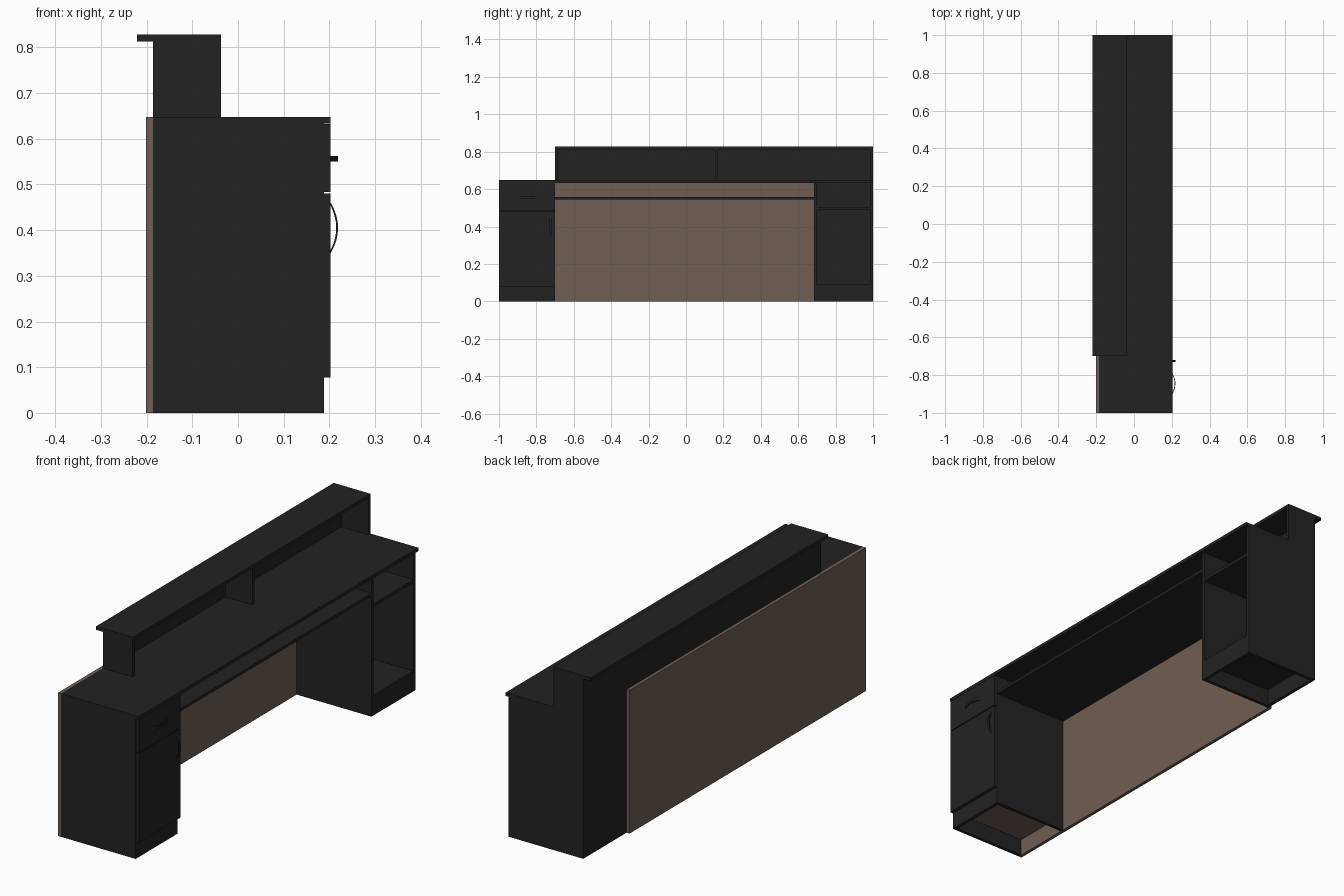
import bpy, bmesh, math

if "Cube" in bpy.data.objects:
    bpy.data.objects.remove(bpy.data.objects["Cube"])

def material(name, rgb):
    m = bpy.data.materials.new(name)
    m.diffuse_color = (*rgb, 1)
    m.use_nodes = True
    m.node_tree.nodes["Principled BSDF"].inputs["Base Color"].default_value = m.diffuse_color
    return m

BLACK = material("matte black", (0.0165, 0.0165, 0.0165))
BROWN = material("warm brown", (0.16, 0.113, 0.087))

def finish(name, bm, mat):
    bmesh.ops.recalc_face_normals(bm, faces=bm.faces)
    me = bpy.data.meshes.new(name)
    bm.to_mesh(me)
    bm.free()
    me.materials.append(mat)
    ob = bpy.data.objects.new(name, me)
    bpy.context.collection.objects.link(ob)
    return ob

def box(name, x, y, z, mat=BLACK):
    """Board spanning the given (min, max) ranges."""
    bm = bmesh.new()
    bmesh.ops.create_cube(bm, size=1)
    for v in bm.verts:
        for i, (a, b) in enumerate((x, y, z)):
            v.co[i] = a if v.co[i] < 0 else b
    return finish(name, bm, mat)

def handle(name, centre, vertical):
    """Flat bow handle standing off a front that faces +x."""
    bm = bmesh.new()
    n, half, rise, thick, wide = 16, 0.055, 0.016, 0.004, 0.006
    rings = []
    for i in range(n + 1):
        t = -1 + 2 * i / n
        out = rise * (1 - t * t)
        ring = []
        for d, w in ((0, -wide), (0, wide), (-thick, wide), (-thick, -wide)):
            a, b = t * half, w
            dy, dz = (b, a) if vertical else (a, b)
            ring.append(bm.verts.new((centre[0] + out + d, centre[1] + dy, centre[2] + dz)))
        rings.append(ring)
    for r, s in zip(rings, rings[1:]):
        for k in range(4):
            bm.faces.new((r[k], r[(k + 1) % 4], s[(k + 1) % 4], s[k]))
    bm.faces.new(rings[0])
    bm.faces.new(rings[-1])
    ob = finish(name, bm, BLACK)
    bpy.context.view_layer.objects.active = ob
    ob.select_set(True)
    bpy.ops.object.shade_smooth_by_angle(angle=math.radians(35))
    ob.select_set(False)

T = 0.015                       # board thickness
XB, XF, XD = -0.186, 0.188, 0.203   # back plane, carcass front, door front
Y0, Y1 = -0.70, 0.685           # inner sides of the two cabinets
ZT = 0.648                      # desktop height

# Worktop and under-top shelf
box("desktop", (XB, XD), (-1, 1 - T), (ZT - T, ZT))
box("under_shelf", (XB, XF), (Y0, Y1), (0.545, 0.558))

# Brown back panel, and the tall black back board beside it
box("brown_back_panel", (-0.201, XB), (-1, 0.69), (0, ZT), BROWN)
box("black_back_board", (XB, XB + T), (0.69, 1 - T), (0, ZT - T))

# Cabinet sides
for name, y in (("drawer_cabinet_outer_side", -1), ("drawer_cabinet_inner_side", Y0 - T),
                ("open_cabinet_inner_side", Y1), ("open_cabinet_outer_side", 1 - T)):
    box(name, (XB, XF), (y, y + T), (0, ZT - T))
box("desktop_end", (XB, XD), (1 - T, 1), (ZT - T, ZT))

# Drawer cabinet
box("drawer_cabinet_floor", (XB, XF), (-1 + T, Y0 - T), (0.077, 0.077 + T), BROWN)
box("drawer_cabinet_toe_kick", (XF - T, XF), (-1 + T, Y0 - T), (0, 0.077))
box("cabinet_door", (XF, XD), (-0.999, Y0 - 0.001), (0.077, 0.480))
box("drawer_front", (XF, XD), (-0.999, Y0 - 0.001), (0.484, ZT - T - 0.001))
box("drawer_rail", (XF - T, XF - 0.001), (-1 + T, Y0 - T), (0.474, 0.49))
handle("drawer_handle", (XD, -0.845, 0.556), False)
handle("door_handle", (XD, -0.725, 0.405), True)

# Open cabinet
box("open_cabinet_floor", (XB + T, XF), (Y1 + T, 1 - T), (0.077, 0.077 + T))
box("open_cabinet_shelf", (XB + T, XF), (Y1 + T, 1 - T), (0.49, 0.505))
box("open_cabinet_toe_kick", (XF - T, XF), (Y1 + T, 1 - T), (0, 0.077))

# Raised counter
XS = -0.037
box("counter_top", (-0.221, XS), (Y0, 1), (0.813, 0.828))
box("counter_back", (XB, XB + T), (Y0 + T, 1 - T), (ZT, 0.813))
for name, y in (("counter_left_end", Y0), ("counter_divider", 0.155), ("counter_right_end", 1 - T)):
    x0 = XB + T if name == "counter_divider" else XB
    box(name, (x0, XS), (y, y + T), (ZT, 0.813))
